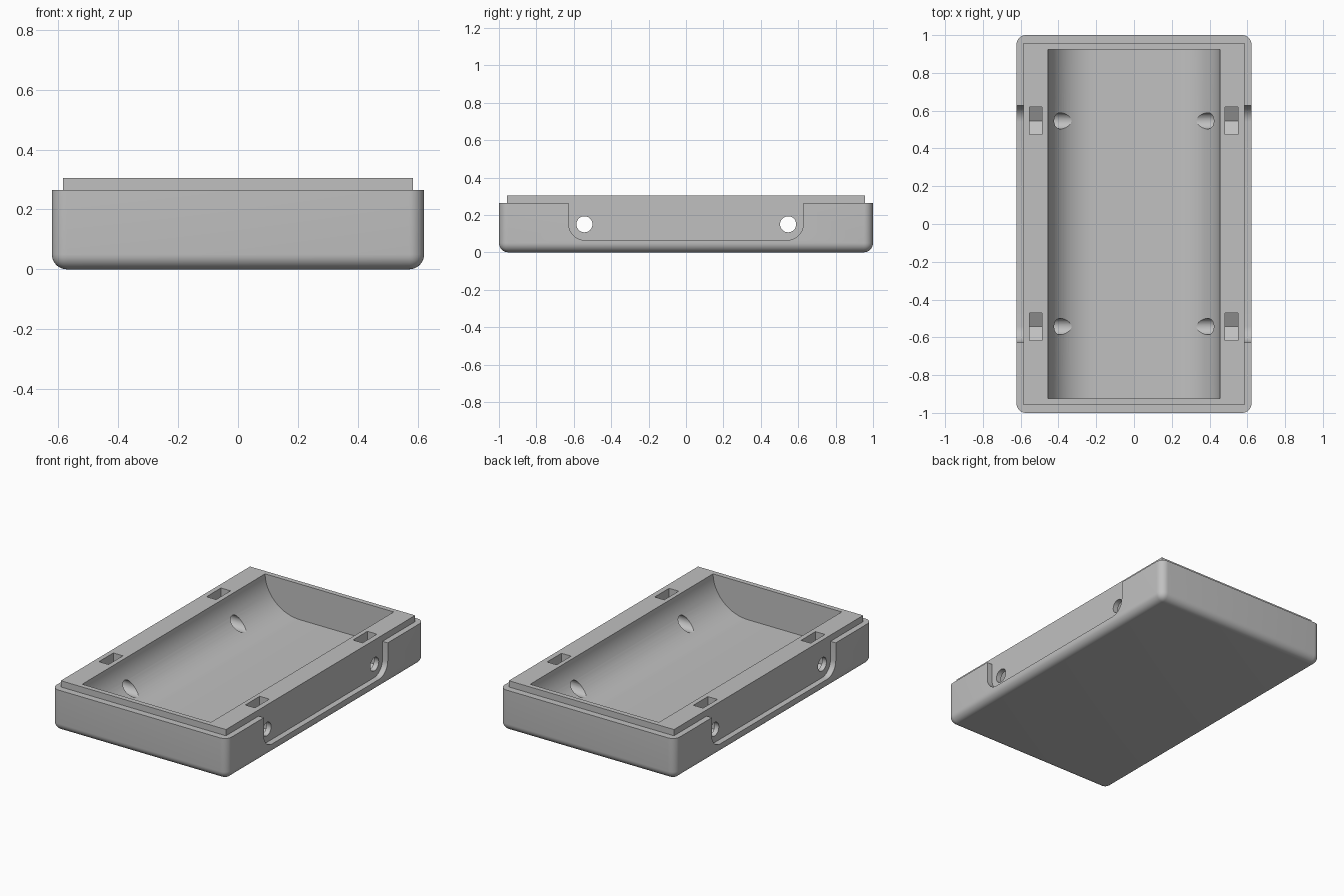
import bpy, bmesh, math
from mathutils import Vector

if "Cube" in bpy.data.objects:
    bpy.data.objects.remove(bpy.data.objects["Cube"], do_unlink=True)

grey = bpy.data.materials.new("plain grey")
grey.use_nodes = True
COLOUR = (0.53, 0.53, 0.53, 1)
grey.diffuse_color = COLOUR
grey.node_tree.nodes["Principled BSDF"].inputs["Base Color"].default_value = COLOUR

BODY_X, BODY_Y, LIP_X, LIP_Y = 0.622, 1.0, 0.585, 0.957
SHOULDER, TOP, HIGH = 0.265, 0.305, 0.5


def arc(cu, cv, ru, rv, start, end, steps):
    """Points on an elliptical arc, angles in degrees."""
    angles = [math.radians(start + (end - start) * i / steps) for i in range(steps + 1)]
    return [(cu + ru * math.cos(a), cv + rv * math.sin(a)) for a in angles]


def prism(name, points, axis, low, high):
    """Extrude a flat outline along x (outline is y, z) or y (outline is x, z)."""
    bm = bmesh.new()
    place = (lambda u, v: (low, u, v)) if axis == "x" else (lambda u, v: (u, low, v))
    face = bm.faces.new([bm.verts.new(place(u, v)) for u, v in points])
    made = bmesh.ops.extrude_face_region(bm, geom=[face])["geom"]
    shift = Vector((high - low, 0, 0)) if axis == "x" else Vector((0, high - low, 0))
    bmesh.ops.translate(bm, vec=shift, verts=[g for g in made if isinstance(g, bmesh.types.BMVert)])
    bmesh.ops.recalc_face_normals(bm, faces=bm.faces)
    mesh = bpy.data.meshes.new(name)
    bm.to_mesh(mesh)
    bm.free()
    obj = bpy.data.objects.new(name, mesh)
    bpy.context.collection.objects.link(obj)
    return obj


def rectangle(u0, u1, v0, v1):
    return [(u0, v0), (u1, v0), (u1, v1), (u0, v1)]


# Tray block with rounded upright corners and rounded bottom edge
tray = prism("tray", rectangle(-BODY_X, BODY_X, 0, TOP), "y", -BODY_Y, BODY_Y)
tray.data.materials.append(grey)
bm = bmesh.new()
bm.from_mesh(tray.data)
rounded = [e for e in bm.edges if min(v.co.z for v in e.verts) < TOP / 2]
bmesh.ops.bevel(bm, geom=rounded, offset=0.05, segments=8, profile=0.5, affect="EDGES")
bm.to_mesh(tray.data)
bm.free()

cutters = []

# Side cutters: step around the lip plus the round-cornered side recess
recess = arc(-0.54, 0.15, 0.087, 0.085, 180, 270, 10) + arc(0.54, 0.15, 0.087, 0.085, 270, 360, 10)
step = ([(-1.2, HIGH), (-1.2, SHOULDER), (-0.627, SHOULDER)] + recess
        + [(0.627, SHOULDER), (1.2, SHOULDER), (1.2, HIGH)])
for side, lo, hi in (("left", LIP_X, 0.8), ("right", -0.8, -LIP_X)):
    cutters.append(prism(side + "_side_cutter", step, "x", lo, hi))

# End cutters: step at the front and back of the lip
for end, lo, hi in (("back", LIP_Y, 1.2), ("front", -1.2, -LIP_Y)):
    cutters.append(prism(end + "_step_cutter", rectangle(-0.7, 0.7, SHOULDER, HIGH), "y", lo, hi))

# Trough with curved sides and a flat floor
trough = ([(-0.456, HIGH)] + arc(-0.211, 0.31, 0.245, 0.233, 180, 270, 20)
          + arc(0.211, 0.31, 0.245, 0.233, 270, 360, 20) + [(0.456, HIGH)])
cutters.append(prism("trough_cutter", trough, "y", -0.925, 0.925))

# Screw holes through both walls, and nut pockets with a pointed bottom
for y in (-0.543, 0.546):
    hole = arc(y, 0.15, 0.043, 0.043, 0, 360, 32)[:-1]
    cutters.append(prism("screw_hole_cutter", hole, "x", -0.8, 0.8))
    pocket = [(y - 0.073, HIGH), (y - 0.073, 0.108), (y, 0.066), (y + 0.073, 0.108), (y + 0.073, HIGH)]
    for x in (-0.52, 0.517):
        cutters.append(prism("nut_pocket_cutter", pocket, "x", x - 0.034, x + 0.034))

# Apply every cut, then drop the cutters
bpy.ops.object.select_all(action="DESELECT")
bpy.context.view_layer.objects.active = tray
tray.select_set(True)
for cutter in cutters:
    cutter.hide_render = True
    cut = tray.modifiers.new("cut", "BOOLEAN")
    cut.operation = "DIFFERENCE"
    cut.solver = "EXACT"
    cut.object = cutter
    bpy.ops.object.modifier_apply(modifier=cut.name)
    bpy.data.objects.remove(cutter, do_unlink=True)

bpy.ops.object.shade_smooth_by_angle(angle=math.radians(25))
